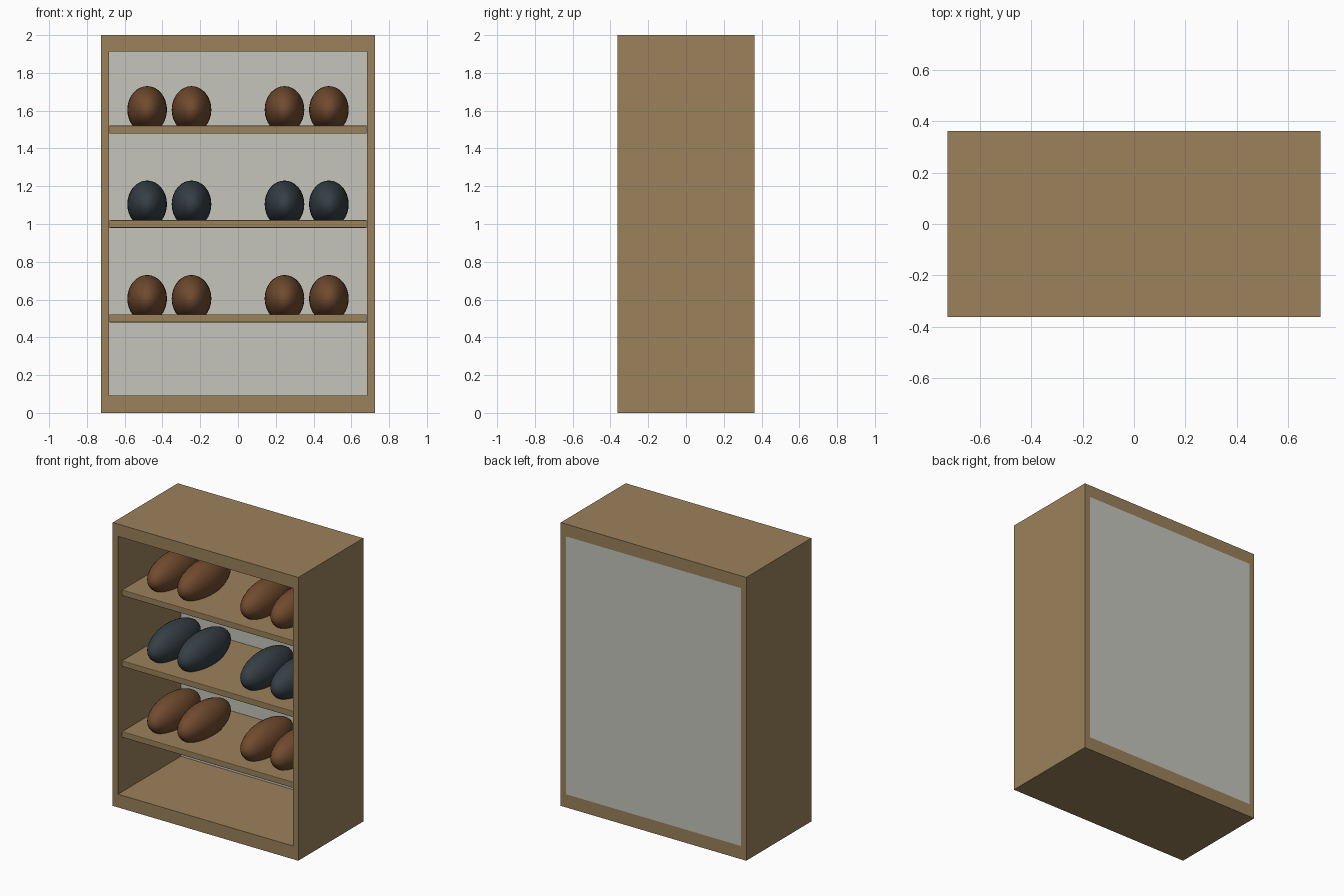
import bpy

cube = bpy.data.objects.get("Cube")
if cube:
    bpy.data.objects.remove(cube, do_unlink=True)


def material(name, rgb):
    m = bpy.data.materials.new(name)
    m.use_nodes = True
    colour = (*rgb, 1)
    m.diffuse_color = colour
    m.node_tree.nodes["Principled BSDF"].inputs["Base Color"].default_value = colour
    return m


wood = material("oak wood", (0.33, 0.22, 0.105))
panel = material("pale grey panel", (0.56, 0.56, 0.50))
brown = material("brown leather", (0.165, 0.07, 0.028))
dark = material("dark slate leather", (0.036, 0.05, 0.06))

W, D, H = 0.7245, 0.3625, 2.0   # half width, half depth, full height
T = 0.0415                      # side thickness
INNER = W - T
FLOOR, CEILING = 0.093, 1.913
BACK = 0.338                    # front face of the back panel


def box(name, low, high, mat, bevel=0):
    """Box spanning two opposite corners, with an optional small bevel."""
    bpy.ops.mesh.primitive_cube_add(
        size=1, location=[(a + b) / 2 for a, b in zip(low, high)])
    ob = bpy.context.object
    ob.name = name
    ob.scale = [b - a for a, b in zip(low, high)]
    bpy.ops.object.transform_apply(location=False, rotation=False, scale=True)
    ob.data.materials.append(mat)
    if bevel:
        mod = ob.modifiers.new("soft edge", "BEVEL")
        mod.width = bevel
        mod.segments = 2
    return ob


def shoe(name, x, z, mat):
    """Rounded shoe form, sunk slightly into its shelf."""
    bpy.ops.mesh.primitive_uv_sphere_add(
        segments=32, ring_count=16, radius=1, location=(x, -0.027, z))
    ob = bpy.context.object
    ob.name = name
    ob.scale = (0.105, 0.26, 0.125)
    bpy.ops.object.transform_apply(location=False, rotation=False, scale=True)
    bpy.ops.object.shade_smooth()
    ob.data.materials.append(mat)


# Cabinet carcass
box("right_side", (-W, -D, 0), (-INNER, D, H), wood)
box("left_side", (INNER, -D, 0), (W, D, H), wood)
box("base", (-INNER, -D, 0), (INNER, D, FLOOR), wood)
box("top", (-INNER, -D, CEILING), (INNER, D, H), wood)
box("back_panel", (-INNER, BACK, FLOOR), (INNER, D, CEILING), panel)

# Shelves, each holding two pairs of shoes
for level, z, mat in (("lower", 0.5, brown), ("middle", 1.0, dark), ("upper", 1.5, brown)):
    box(level + "_shelf", (-INNER + 0.002, -0.322, z - 0.021),
        (INNER - 0.002, BACK, z + 0.021), wood, 0.004)
    for side, sign in (("right", -1), ("left", 1)):
        for place, x in (("inner", 0.246), ("outer", 0.481)):
            shoe(f"{level}_{side}_{place}_shoe", sign * x, z + 0.105, mat)
